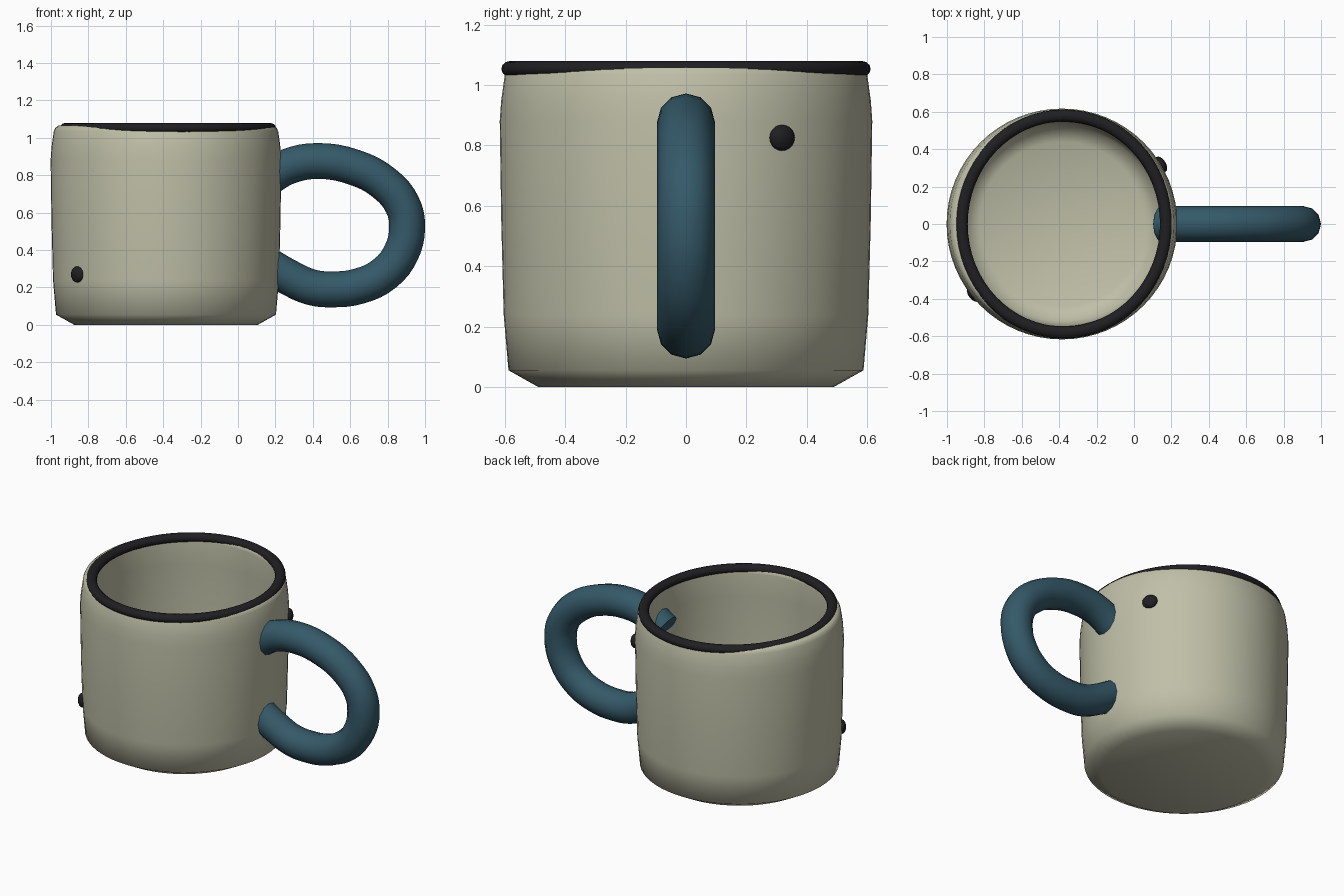
import bpy, bmesh, math
from mathutils import Vector

if "Cube" in bpy.data.objects:
    bpy.data.objects.remove(bpy.data.objects["Cube"])

CX = -0.385  # axis of the cup


def material(name, rgb):
    m = bpy.data.materials.new(name)
    m.diffuse_color = (*rgb, 1)
    m.use_nodes = True
    m.node_tree.nodes["Principled BSDF"].inputs["Base Color"].default_value = m.diffuse_color
    return m


cream = material("cream enamel", (0.52, 0.52, 0.39))
blue = material("dark teal", (0.035, 0.10, 0.14))
black = material("black", (0.014, 0.014, 0.016))


def add_mesh(name, bm, mat):
    bmesh.ops.recalc_face_normals(bm, faces=bm.faces[:])
    me = bpy.data.meshes.new(name)
    bm.to_mesh(me)
    bm.free()
    for p in me.polygons:
        p.use_smooth = True
    me.materials.append(mat)
    ob = bpy.data.objects.new(name, me)
    bpy.context.collection.objects.link(ob)
    return ob


def bridge(bm, rings, closed=False):
    n = len(rings[0])
    pairs = list(zip(rings, rings[1:]))
    if closed:
        pairs.append((rings[-1], rings[0]))
    for a, b in pairs:
        for i in range(n):
            j = (i + 1) % n
            bm.faces.new((a[i], a[j], b[j], b[i]))


def ring(bm, cx, rx, ry, z, n=64):
    return [bm.verts.new((cx + rx * math.cos(2 * math.pi * i / n),
                          ry * math.sin(2 * math.pi * i / n), z)) for i in range(n)]


# cup: outer wall up, over the lip, inner wall down to the floor
profile = [(0.49, 0), (0.588, 0.055), (0.604, 0.24), (0.612, 0.55), (0.617, 0.88),
           (0.612, 0.95), (0.60, 1.035), (0.592, 1.053), (0.575, 1.066), (0.552, 1.062),
           (0.546, 1.03), (0.556, 0.88), (0.552, 0.5), (0.545, 0.24), (0.52, 0.1), (0.44, 0.06)]
bm = bmesh.new()
rings = [ring(bm, CX, r, r, z) for r, z in profile]
bridge(bm, rings)
bm.faces.new(rings[0])
bm.faces.new(rings[-1])
add_mesh("cup_body", bm, cream)

# slightly oval rim band
bm = bmesh.new()
rings = []
for k in range(12):
    a = 2 * math.pi * k / 12
    d, z = 0.032 * math.cos(a), 1.053 + 0.027 * math.sin(a)
    rings.append(ring(bm, -0.375, 0.546 + d, 0.580 + d, z))
bridge(bm, rings, closed=True)
add_mesh("rim", bm, black)

# handle: round tube swept along a loop
path = [(0.15, 0.78), (0.27, 0.848), (0.42, 0.876), (0.62, 0.843), (0.785, 0.755),
        (0.88, 0.64), (0.904, 0.52), (0.872, 0.385), (0.785, 0.275), (0.65, 0.208),
        (0.5, 0.19), (0.39, 0.202), (0.28, 0.25), (0.15, 0.325)]
cu = bpy.data.curves.new("handle", 'CURVE')
cu.dimensions = '3D'
cu.bevel_depth = 0.096
cu.bevel_resolution = 4
cu.resolution_u = 4
cu.use_fill_caps = True
sp = cu.splines.new('BEZIER')
sp.bezier_points.add(len(path) - 1)
for bp, (x, z) in zip(sp.bezier_points, path):
    bp.co = (x, 0, z)
    bp.handle_left_type = bp.handle_right_type = 'AUTO'
sp.use_smooth = True
cu.materials.append(blue)
handle = bpy.data.objects.new("handle", cu)
bpy.context.collection.objects.link(handle)
bpy.context.view_layer.objects.active = handle
handle.select_set(True)
bpy.ops.object.convert(target='MESH')
bpy.ops.object.shade_smooth_by_angle(angle=math.radians(50))

# two flattened studs on the wall
for name, deg, z, r in (("stud_back", 31, 0.825, 0.617), ("stud_front", 218.5, 0.27, 0.604)):
    a = math.radians(deg)
    bm = bmesh.new()
    bmesh.ops.create_uvsphere(bm, u_segments=16, v_segments=10, radius=1)
    ob = add_mesh(name, bm, black)
    ob.scale = (0.027, 0.047, 0.043)
    ob.rotation_euler = (0, 0, a)
    ob.location = Vector((CX + r * math.cos(a), r * math.sin(a), z))
